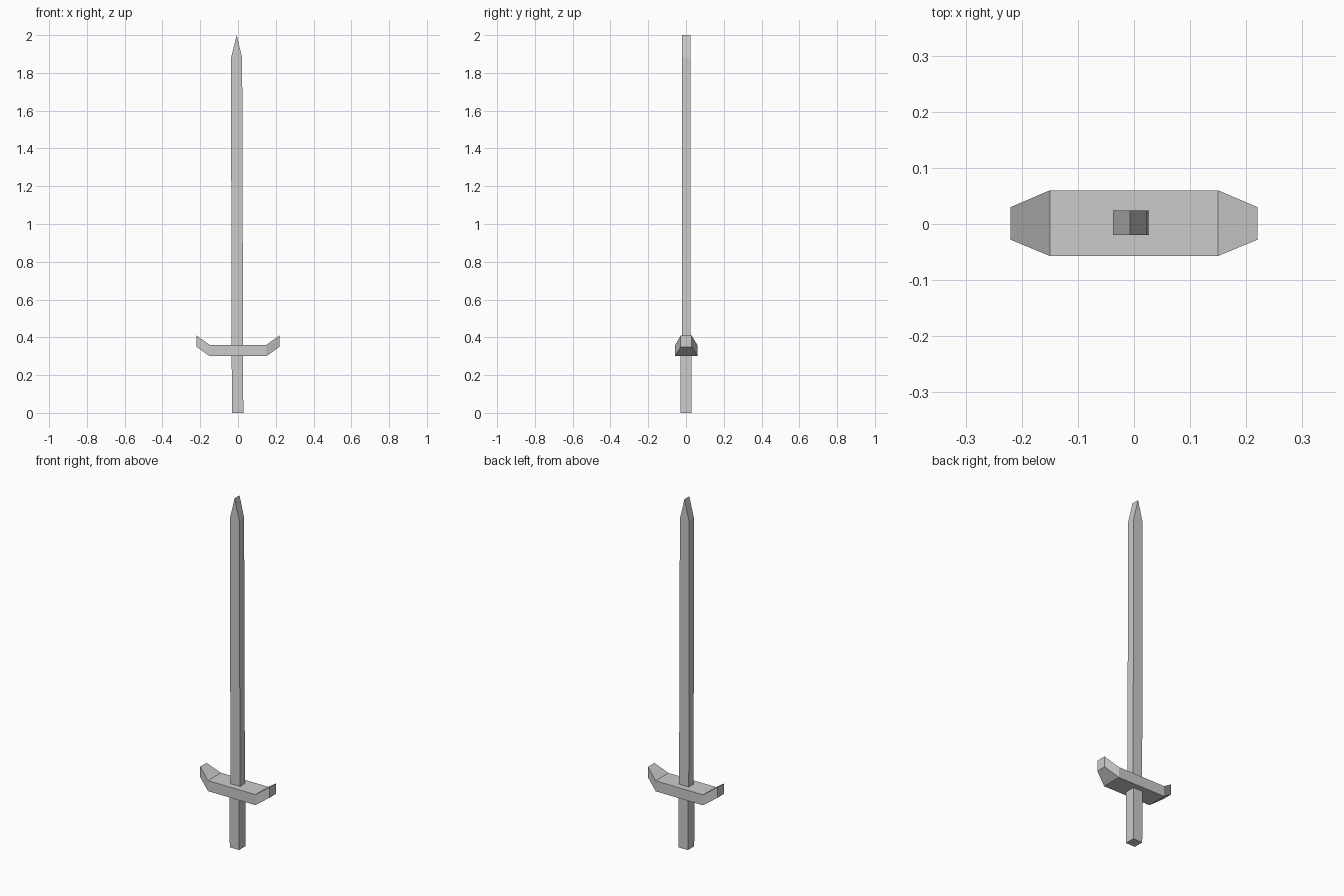
import bpy

if "Cube" in bpy.data.objects:
    bpy.data.objects.remove(bpy.data.objects["Cube"])


def loft(name, rings):
    """Join matching four-cornered rings into a closed solid."""
    verts = [v for ring in rings for v in ring]
    faces = [(3, 2, 1, 0)]
    for r in range(len(rings) - 1):
        a = 4 * r
        faces += [(a + i, a + (i + 1) % 4, a + 4 + (i + 1) % 4, a + 4 + i) for i in range(4)]
    e = 4 * (len(rings) - 1)
    faces.append((e, e + 1, e + 2, e + 3))
    mesh = bpy.data.meshes.new(name)
    mesh.from_pydata(verts, [], faces)
    obj = bpy.data.objects.new(name, mesh)
    bpy.context.collection.objects.link(obj)
    return obj


def level(x0, x1, y0, y1, z):
    return [(x0, y0, z), (x1, y0, z), (x1, y1, z), (x0, y1, z)]


def upright(x, y0, y1, z0, z1):
    return [(x, y0, z0), (x, y1, z0), (x, y1, z1), (x, y0, z1)]


# Grip below the guard
loft("grip", [level(-0.031, 0.028, -0.03, 0.028, 0),
              level(-0.034, 0.027, -0.03, 0.028, 0.33)])

# Blade, leaning very slightly
blade = loft("blade", [level(-0.034, 0.027, -0.02, 0.024, 0.33),
                       level(-0.037, 0.022, -0.02, 0.024, 1.88),
                       level(-0.007, -0.007, -0.02, 0.024, 2.0)])

# Weld the chisel tip into a single ridge
import bmesh
bm = bmesh.new()
bm.from_mesh(blade.data)
bmesh.ops.remove_doubles(bm, verts=bm.verts, dist=0.0001)
bm.to_mesh(blade.data)
bm.free()

# Guard with tapered, upturned ends
end, body = (-0.028, 0.03, 0.35, 0.41), (-0.057, 0.06, 0.30, 0.36)
loft("guard", [upright(x, *section) for x, section in
               ((-0.22, end), (-0.15, body), (0.15, body), (0.22, end))])
